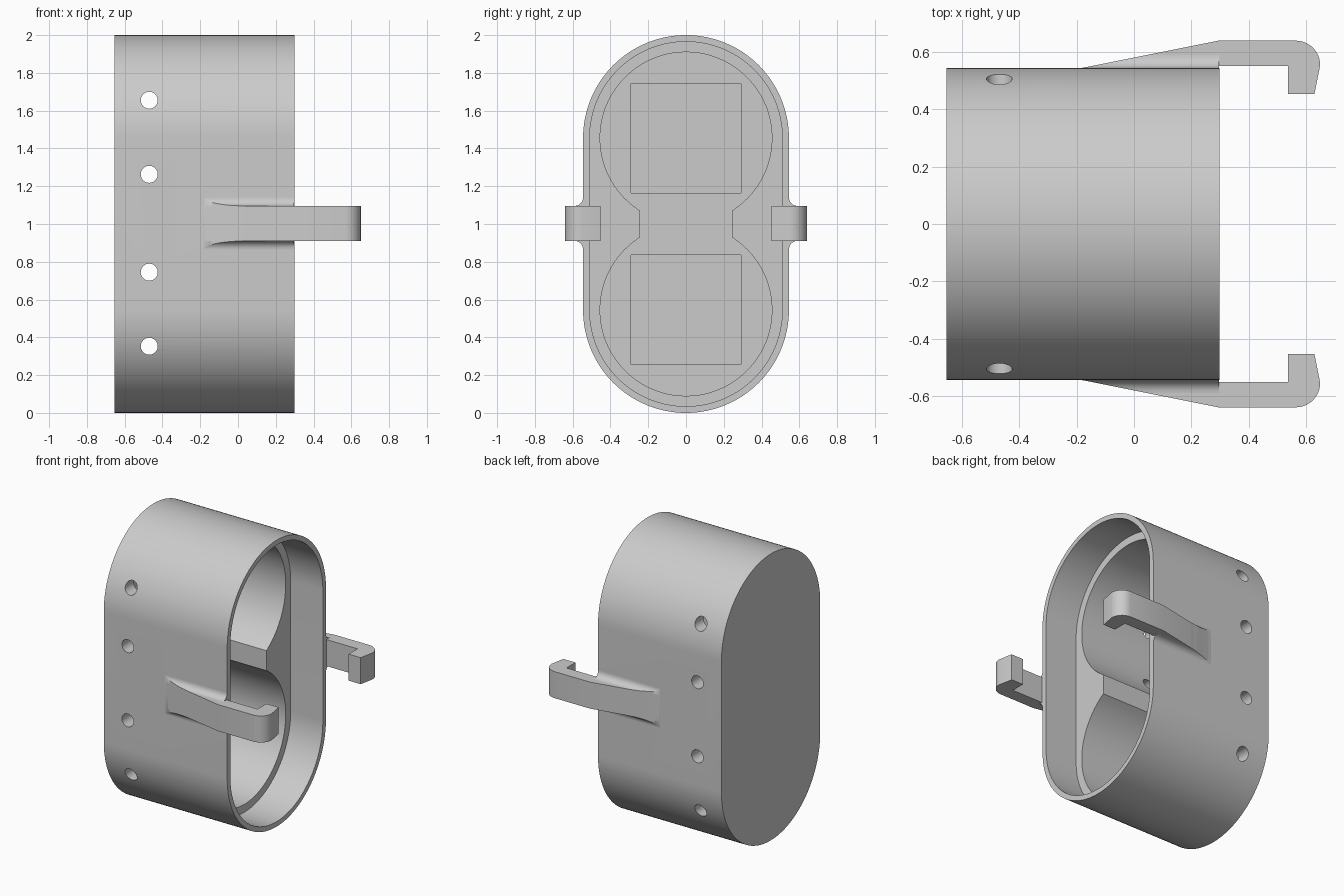
import bpy, bmesh
from math import sin, cos, pi, radians, sqrt

cube = bpy.data.objects.get("Cube")
if cube:
    bpy.data.objects.remove(cube, do_unlink=True)

grey = bpy.data.materials.new("plain_grey")
grey.use_nodes = True
COLOR = (0.6, 0.6, 0.6, 1)
grey.diffuse_color = COLOR
grey.node_tree.nodes["Principled BSDF"].inputs["Base Color"].default_value = COLOR

X_BACK, X_LIP, X_LEDGE, X_FLOOR = -0.655, 0.298, 0.05, -0.56
R_OUT, R_LIP, R_BORE = 0.545, 0.51, 0.455
BORE_Z = (0.545, 1.455)


def finish(name, bm):
    bmesh.ops.recalc_face_normals(bm, faces=bm.faces[:])
    mesh = bpy.data.meshes.new(name)
    bm.to_mesh(mesh)
    bm.free()
    mesh.materials.append(grey)
    obj = bpy.data.objects.new(name, mesh)
    bpy.context.collection.objects.link(obj)
    return obj


def loft(name, rings):
    """Skin a list of equal-length closed rings and cap both ends."""
    bm = bmesh.new()
    rows = [[bm.verts.new(p) for p in ring] for ring in rings]
    n = len(rows[0])
    for a, b in zip(rows, rows[1:]):
        for i in range(n):
            j = (i + 1) % n
            bm.faces.new((a[i], a[j], b[j], b[i]))
    bm.faces.new(rows[0])
    bm.faces.new(rows[-1])
    return finish(name, bm)


def prism_x(name, outline, x0, x1):
    return loft(name, [[(x, y, z) for y, z in outline] for x in (x0, x1)])


def arc(cx, cy, r, a0, a1, n):
    steps = [radians(a0 + (a1 - a0) * i / n) for i in range(n + 1)]
    return [(cx + r * cos(a), cy + r * sin(a)) for a in steps]


def double_round(r, a0=0):
    """Two stacked arcs joined by straight sides; negative a0 gives a waist."""
    return (arc(0, BORE_Z[1], r, a0, 180 - a0, 64)
            + arc(0, BORE_Z[0], r, 180 + a0, 360 - a0, 64))


def smooth(obj):
    bpy.ops.object.select_all(action='DESELECT')
    obj.select_set(True)
    bpy.context.view_layer.objects.active = obj
    bpy.ops.object.shade_smooth_by_angle(angle=radians(30))


# Housing and its cutters
body = prism_x("housing", double_round(R_OUT), X_BACK, X_LIP)
cutters = [
    prism_x("lip_cutter", double_round(R_LIP), X_LEDGE, 0.5),
    prism_x("bore_cutter", double_round(R_BORE, -57.8), X_FLOOR, 0.2),
]
for zc in BORE_Z:
    # Square pocket in the floor of each bore
    square = [(-0.29, zc - 0.29), (0.29, zc - 0.29), (0.29, zc + 0.29), (-0.29, zc + 0.29)]
    cutters.append(prism_x("pocket_cutter", square, X_FLOOR - 0.04, X_FLOOR + 0.1))
    # Cross holes through both walls
    for dz in (-0.195, 0.197):
        ring = arc(-0.47, zc + dz + 0.003, 0.045, 0, 348.75, 31)
        cutters.append(loft("hole_cutter", [[(x, y, z) for x, z in ring] for y in (-0.8, 0.8)]))

bpy.context.view_layer.objects.active = body
for cutter in cutters:
    mod = body.modifiers.new("cut", 'BOOLEAN')
    mod.operation = 'DIFFERENCE'
    mod.solver = 'EXACT'
    mod.object = cutter
    bpy.ops.object.modifier_apply(modifier=mod.name)
for cutter in cutters:
    bpy.data.objects.remove(cutter, do_unlink=True)
smooth(body)

# Hooked clip arms with a flared fillet along the housing wall
ZC, HALF, FILLET = 1.003, 0.0925, 0.045
X_START, RISE = -0.18, 0.095 / 0.475
profile = ([(X_START, R_OUT), (0.295, 0.64)]
           + arc(0.565, 0.555, 0.085, 90, 0, 12)
           + [(0.63, 0.453), (0.537, 0.453), (0.537, 0.551),
              (0.295, 0.551), (0.295, 0.535), (X_START, 0.535)])


def flare_ring(x, side):
    height = min(max(RISE * (x - X_START), 0.0005), FILLET)
    half = [(HALF + FILLET + 0.001, -0.004)]
    for i in range(9):
        h = height * (1 - cos(pi / 2 * i / 8))
        half.append((HALF + FILLET - sqrt(max(0, FILLET**2 - (FILLET - h)**2)), h))
    points = half + [(-w, h) for w, h in reversed(half)]
    return [(x, side * (R_OUT + h), ZC + w) for w, h in points]


for label, side in (("front", -1), ("back", 1)):
    arm = loft(label + "_clip_arm",
               [[(x, side * y, z) for x, y in profile] for z in (ZC - HALF, ZC + HALF)])
    smooth(arm)
    stations = [X_START + (X_LIP - 0.001 - X_START) * (i / 24)**1.5 for i in range(25)]
    flare = loft(label + "_clip_fillet", [flare_ring(x, side) for x in stations])
    smooth(flare)
